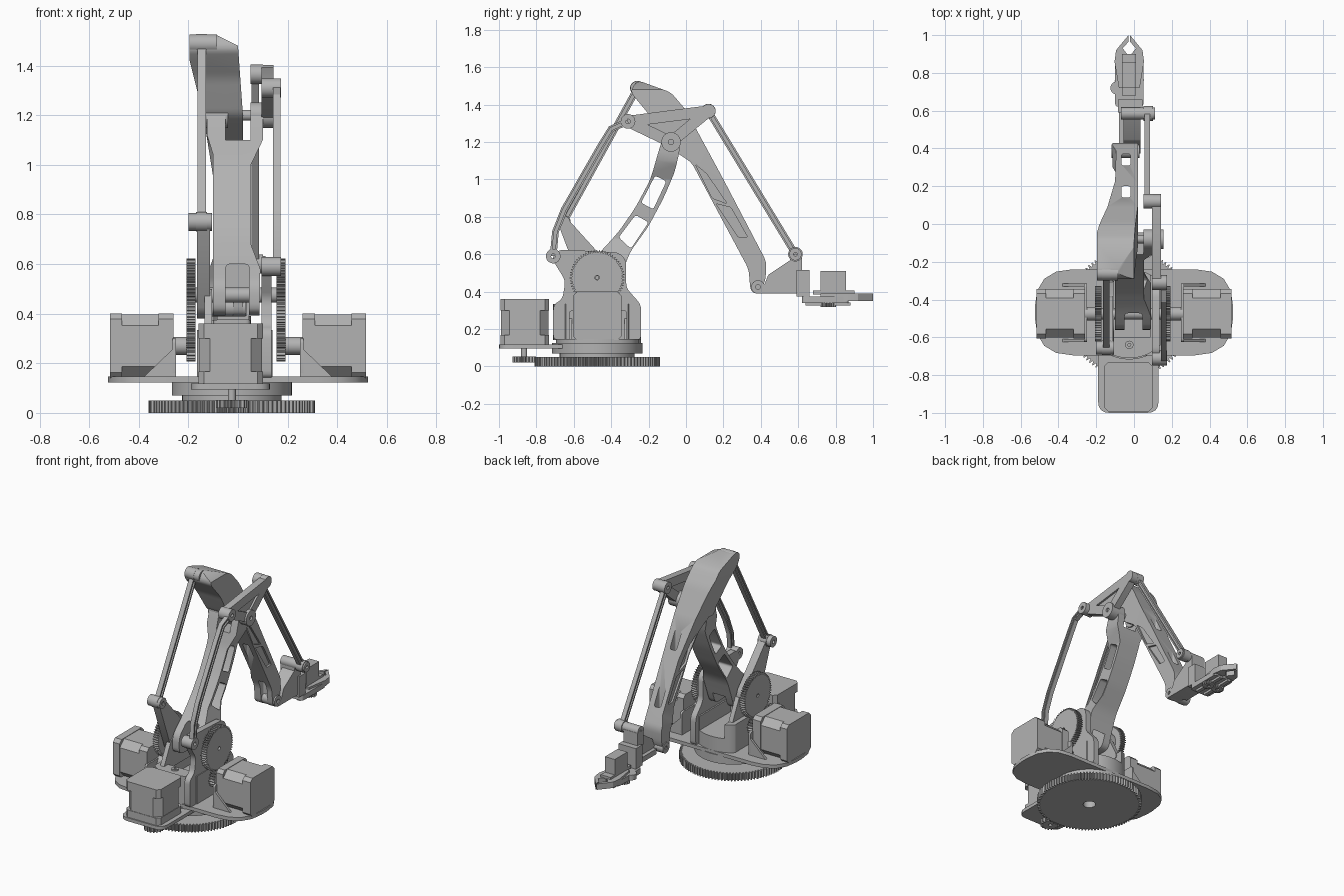
import bpy, bmesh, math
from mathutils import Vector

if "Cube" in bpy.data.objects:
    bpy.data.objects.remove(bpy.data.objects["Cube"], do_unlink=True)

grey = bpy.data.materials.new("plain grey")
grey.use_nodes = True
grey.diffuse_color = (0.45, 0.45, 0.45, 1)
grey.node_tree.nodes["Principled BSDF"].inputs["Base Color"].default_value = grey.diffuse_color
MID = -0.025           # centre line of the turning parts
SH = (-0.475, 0.475)   # shoulder axis (y, z)
EL = (-0.08, 1.2)      # elbow axis
parts = []


def place(axis, a, b, c):
    return {"x": (c, a, b), "y": (a, c, b), "z": (a, b, c)}[axis]


def make(name, bm):
    bmesh.ops.recalc_face_normals(bm, faces=bm.faces[:])
    me = bpy.data.meshes.new(name)
    bm.to_mesh(me)
    bm.free()
    me.materials.append(grey)
    ob = bpy.data.objects.new(name, me)
    bpy.context.collection.objects.link(ob)
    parts.append(ob)
    return ob


def rounded(pts, r):
    out = []
    for i, p in enumerate(pts):
        p, a, b = Vector(p), Vector(pts[i - 1]), Vector(pts[(i + 1) % len(pts)])
        s = p + (a - p).normalized() * min(r, (a - p).length * 0.48)
        e = p + (b - p).normalized() * min(r, (b - p).length * 0.48)
        for k in range(5):
            t = k / 4
            out.append(s * (1 - t) ** 2 + p * 2 * t * (1 - t) + e * t * t)
    return out


def prism(name, axis, pts, lo, hi, r=0):
    pts = rounded(pts, r) if r else pts
    bm = bmesh.new()
    ends = [[bm.verts.new(place(axis, p[0], p[1], c)) for p in pts] for c in (lo, hi)]
    for end in ends:
        bm.faces.new(end)
    for i in range(len(pts)):
        bm.faces.new((ends[0][i - 1], ends[0][i], ends[1][i], ends[1][i - 1]))
    return make(name, bm)


def rect(a0, a1, b0, b1):
    return [(a0, b0), (a1, b0), (a1, b1), (a0, b1)]


def box(name, x0, x1, y0, y1, z0, z1, r=0):
    return prism(name, "z", rect(x0, x1, y0, y1), z0, z1, r)


def ring(name, axis, c, lo, hi, r_out, r_in=0.012, n=32, teeth=0, depth=0.016):
    """Tube, or a toothed wheel when teeth is set."""
    n = teeth * 4 or n
    bm = bmesh.new()
    loops = []
    for inner, h in ((0, lo), (0, hi), (1, hi), (1, lo)):
        loop = []
        for i in range(n):
            t = math.tau * i / n
            r = r_in if inner else r_out - (depth if teeth and i % 4 > 1 else 0)
            loop.append(bm.verts.new(place(axis, c[0] + r * math.cos(t), c[1] + r * math.sin(t), h)))
        loops.append(loop)
    for k in range(4):
        p, q = loops[k], loops[(k + 1) % 4]
        for i in range(n):
            bm.faces.new((p[i - 1], p[i], q[i], q[i - 1]))
    return make(name, bm)


def capsule(name, a, ra, b, rb, lo, hi):
    d = math.atan2(b[1] - a[1], b[0] - a[0])
    arc = lambda c, r, s: [(c[0] + r * math.cos(s + math.pi * k / 10),
                            c[1] + r * math.sin(s + math.pi * k / 10)) for k in range(11)]
    return prism(name, "x", arc(a, ra, d + math.pi / 2) + arc(b, rb, d - math.pi / 2), lo, hi)


def strip(name, path, off, w, lo, hi):
    sides = ([], [])
    for i, p in enumerate(path):
        p = Vector(p)
        u = (Vector(path[min(i + 1, len(path) - 1)]) - p).normalized()
        v = (p - Vector(path[max(i - 1, 0)])).normalized()
        t = (u + v).normalized()
        for s, o in zip(sides, (off - w / 2, off + w / 2)):
            s.append(p + Vector((-t.y, t.x)) * o)
    return prism(name, "x", sides[0] + sides[1][::-1], lo, hi)


def rod(name, path, lo, hi, boss_lo, boss_hi, w=0.036):
    """I-section rod with an eye at each end."""
    m = (lo + hi) / 2
    strip(name + "_web", path, 0, w, m - 0.006, m + 0.006)
    for s in (-1, 1):
        strip(name + "_rail", path, s * (w / 2 - 0.005), 0.01, lo, hi)
    for end in (path[0], path[-1]):
        ring(name + "_eye", "x", end, boss_lo, boss_hi, 0.039)


def combine(ob, cutter, op="DIFFERENCE"):
    m = ob.modifiers.new("shape", "BOOLEAN")
    m.operation, m.solver, m.object = op, "EXACT", cutter
    cutter.hide_render = True
    bpy.context.view_layer.update()
    ob.data = bpy.data.meshes.new_from_object(ob.evaluated_get(bpy.context.evaluated_depsgraph_get()))
    ob.modifiers.clear()
    parts.remove(cutter)
    bpy.data.objects.remove(cutter, do_unlink=True)


# Turntable and base plates
ring("base_gear", "z", (MID, -0.475), 0, 0.05, 0.335, 0.04, teeth=100, depth=0.018)
ring("bearing_lower", "z", (MID, -0.475), 0.05, 0.075, 0.2, 0.04, 64)
ring("bearing_upper", "z", (MID, -0.475), 0.07, 0.126, 0.242, 0.04, 64)
box("main_plate", -0.525, 0.525, -0.695, -0.24, 0.122, 0.146, 0.2)
box("front_plate", -0.19, 0.13, -1, -0.6, 0.095, 0.118, 0.06)
ring("front_pinion", "z", (MID, -0.865), 0.02, 0.052, 0.064, teeth=18)
ring("front_shaft", "z", (MID, -0.865), 0.05, 0.1, 0.016, 0.004)


# Motors: chamfered body between two square end caps
def motor(name, axis, a, b, lo, hi):
    for tag, h, ch, p, q in (("body", 0.127, 0.045, lo, hi), ("cap_low", 0.13, 0.022, lo, lo + 0.05),
                             ("cap_high", 0.13, 0.022, hi - 0.06, hi)):
        k = h - ch
        pts = [(a + sx, b + sy) for sx, sy in ((h, k), (k, h), (-k, h), (-h, k),
                                               (-h, -k), (-k, -h), (k, -h), (h, -k))]
        prism(name + "_" + tag, axis, pts, p, q)


motor("front_motor", "z", MID - 0.005, -0.862, 0.117, 0.36)
for s, side in ((-1, "right"), (1, "left")):
    motor(side + "_motor", "x", SH[0], 0.27, *sorted((s * 0.26, s * 0.517)))
    lo, hi = sorted((s * 0.25, s * 0.264))
    prism(side + "_motor_mount", "x", rect(-0.625, -0.315, 0.14, 0.3), lo, hi, 0.02)
    for y in (-0.625, -0.33):
        prism(side + "_gusset", "y", [(s * 0.38, 0.145), (s * 0.25, 0.145), (s * 0.25, 0.27)], y, y + 0.015)
    g0, g1 = (-0.207, -0.171) if s < 0 else (0.155, 0.192)
    ring(side + "_drive_gear", "x", SH, g0, g1, 0.147, teeth=60, depth=0.013)
    ring(side + "_pinion", "x", (SH[0], 0.27), g0, g1, 0.062, teeth=20, depth=0.013)
    ring(side + "_hub", "x", (SH[0], 0.27), *sorted((s * 0.19, s * 0.262)), 0.036, 0.006)

# Shoulder housing: drum trimmed flat at the sides with a slot for the arm
drum = [(max(-0.165, min(0.14, MID + 0.235 * math.cos(math.tau * i / 64))),
         SH[0] + 0.235 * math.sin(math.tau * i / 64)) for i in range(64)]
housing = prism("shoulder_housing", "z", drum, 0.14, 0.335)
combine(housing, box("slot", -0.11, 0.085, -0.6, -0.1, 0.24, 0.5))
ring("housing_screw", "z", (MID, -0.64), 0.33, 0.345, 0.022, 0.008)
prism("left_upright", "x", [(-0.71, 0.14), (-0.71, 0.33), (-0.66, 0.36), (-0.645, 0.46), (-0.72, 0.58),
                            (-0.68, 0.625), (-0.36, 0.61), (-0.32, 0.57), (-0.32, 0.42), (-0.24, 0.33),
                            (-0.24, 0.14)], 0.095, 0.135, 0.03)
prism("right_upright", "x", [(-0.66, 0.3), (-0.56, 0.5), (-0.39, 0.5), (-0.29, 0.3)], -0.135, -0.105, 0.04)
ring("shoulder_axle", "x", SH, -0.2, 0.17, 0.03, 0.008)

# Upper arm: side outline crossed with the front outline
arm = prism("upper_arm", "x", [(-0.56, 0.4), (-0.56, 0.52), (-0.45, 0.62), (-0.36, 0.72), (-0.27, 0.85), (-0.19, 1.0),
                               (-0.135, 1.19), (-0.11, 1.25), (-0.05, 1.25), (-0.03, 1.17), (-0.06, 1.04),
                               (-0.12, 0.9), (-0.2, 0.75), (-0.3, 0.61), (-0.33, 0.53), (-0.38, 0.39)],
            -0.3, 0.3, 0.04)
combine(arm, prism("front_shape", "y", [(-0.1, 0.3), (0.085, 0.3), (0.09, 0.58), (0.052, 0.68), (0.052, 1.0),
                                        (0.1, 1.1), (0.1, 1.3), (-0.125, 1.3), (-0.125, 1.12), (-0.1, 1.04)],
                   -0.8, 0.3), "INTERSECT")
for w in ([(-0.165, 1.02), (-0.105, 0.99), (-0.175, 0.84), (-0.24, 0.875)],
          [(-0.27, 0.81), (-0.2, 0.77), (-0.295, 0.63), (-0.36, 0.69)]):
    combine(arm, prism("window", "x", w, -0.4, 0.4, 0.015))
combine(arm, prism("lower_slot", "y", rect(-0.05, 0.045, 0.2, 0.6), -0.9, -0.35, 0.02))
combine(arm, box("upper_slot", -0.05, 0.05, -0.5, 0.2, 1.1, 1.4))
for lo, hi in ((-0.135, -0.04), (0.05, 0.155)):
    ring("elbow_boss", "x", EL, lo, hi, 0.052, 0.014)
ring("elbow_pin", "x", EL, -0.13, 0.13, 0.022, 0.008)

# Forearm: side outline crossed with the front outline, then windows and recesses
fore = prism("forearm", "x", [(-0.26, 1.53), (-0.08, 1.465), (0, 1.37), (0.2, 1.0), (0.43, 0.56), (0.425, 0.46),
                              (0.39, 0.385), (0.345, 0.4), (0.335, 0.52), (0.03, 1.09), (-0.06, 1.15),
                              (-0.13, 1.2), (-0.2, 1.35), (-0.3, 1.47)], -0.4, 0.2, 0.03)
combine(fore, prism("front_shape", "y", [(-0.195, 1.6), (-0.1, 1.53), (0.0, 1.48), (0.02, 1.2), (0.02, 0.3),
                                         (-0.115, 0.3), (-0.115, 0.58), (-0.095, 0.64), (-0.1, 0.95),
                                         (-0.14, 1.2), (-0.195, 1.42)], -0.6, 0.8), "INTERSECT")
for y in (0.14, 0.31):
    combine(fore, box("window", -0.067, -0.018, y, y + 0.06, 0.2, 1.5, 0.012))
for x0, x1 in ((0.005, 0.1), (-0.2, -0.085)):
    for w in ([(0.05, 1.08), (0.11, 1.03), (0.22, 0.87), (0.14, 0.9)],
              [(0.16, 0.87), (0.24, 0.85), (0.33, 0.69), (0.28, 0.69)]):
        combine(fore, prism("recess", "x", w, x0, x1, 0.01))
ring("forearm_top_boss", "x", (-0.26, 1.488), -0.195, -0.085, 0.038)

# Crank with its straight rod
CR = (-0.655, 0.77)
capsule("crank", SH, 0.095, CR, 0.03, -0.165, -0.112)
ring("crank_boss", "x", CR, -0.2, -0.105, 0.036)
rod("drive_rod", [CR, (-0.26, 1.488)], -0.163, -0.13, -0.17, -0.125)

# Levelling linkage: bent rod, triangle plate and wrist rod
TL, TR, WR = (-0.31, 1.31), (0.12, 1.365), (0.585, 0.6)
rod("bent_rod", [(-0.71, 0.59), (-0.698, 0.72), (-0.65, 0.84), (-0.455, 1.18), (-0.4, 1.27), TL],
    0.142, 0.172, 0.095, 0.174)
for i, (a, b) in enumerate(((TL, TR), (TR, EL), (EL, TL))):
    capsule("triangle_edge", a, 0.03, b, 0.03, 0.095, 0.143)
prism("triangle_web", "x", [TL, TR, EL], 0.105, 0.13)
ring("triangle_boss", "x", TR, 0.05, 0.143, 0.038)
rod("wrist_rod", [TR, WR], 0.055, 0.085, 0.05, 0.1)

# Wrist bracket
ring("wrist_boss", "x", (0.385, 0.425), -0.12, 0.03, 0.036)
prism("wrist_bracket", "x", [(0.37, 0.39), (0.62, 0.39), (0.62, 0.55), (0.56, 0.57), (0.44, 0.49), (0.42, 0.44)],
      -0.055, 0.035, 0.01)
box("wrist_base", -0.08, 0.03, 0.43, 0.62, 0.39, 0.425)
ring("wrist_rod_pin", "x", WR, -0.07, 0.11, 0.033, 0.01)
box("wrist_lug", -0.07, 0.035, 0.555, 0.62, 0.5, 0.6)
box("wrist_block", -0.085, 0.045, 0.59, 0.66, 0.375, 0.515)

# Gripper with servo, geared jaws and pointed fingers
box("gripper_base", -0.1, 0.05, 0.62, 0.87, 0.34, 0.375, 0.02)
box("servo", -0.063, 0.011, 0.72, 0.855, 0.37, 0.51)
box("servo_flange", -0.063, 0.011, 0.68, 0.9, 0.385, 0.405)
ring("gripper_lug", "z", (-0.09, 0.72), 0.34, 0.375, 0.035, 0.01)
for s, side in ((-1, "right"), (1, "left")):
    ring(side + "_jaw_gear", "z", (MID + s * 0.036, 0.76), 0.318, 0.338, 0.042, teeth=16, depth=0.01)
    strip_pts = [(0.055, 0.72), (0.078, 0.86), (0.07, 0.92), (0.004, 1.0), (0.004, 0.965),
                 (0.035, 0.93), (0.004, 0.89), (0.02, 0.85), (0.03, 0.72)]
    prism(side + "_finger", "z", [(MID + s * x, y) for x, y in strip_pts], 0.35, 0.39)
    box(side + "_jaw_link", *sorted((MID + s * 0.02, MID + s * 0.045)), 0.64, 0.88, 0.325, 0.342)

# Smooth round surfaces, keep edges sharp
for ob in bpy.context.selected_objects:
    ob.select_set(False)
for ob in parts:
    ob.select_set(True)
bpy.context.view_layer.objects.active = parts[0]
bpy.ops.object.shade_smooth_by_angle(angle=math.radians(30))
